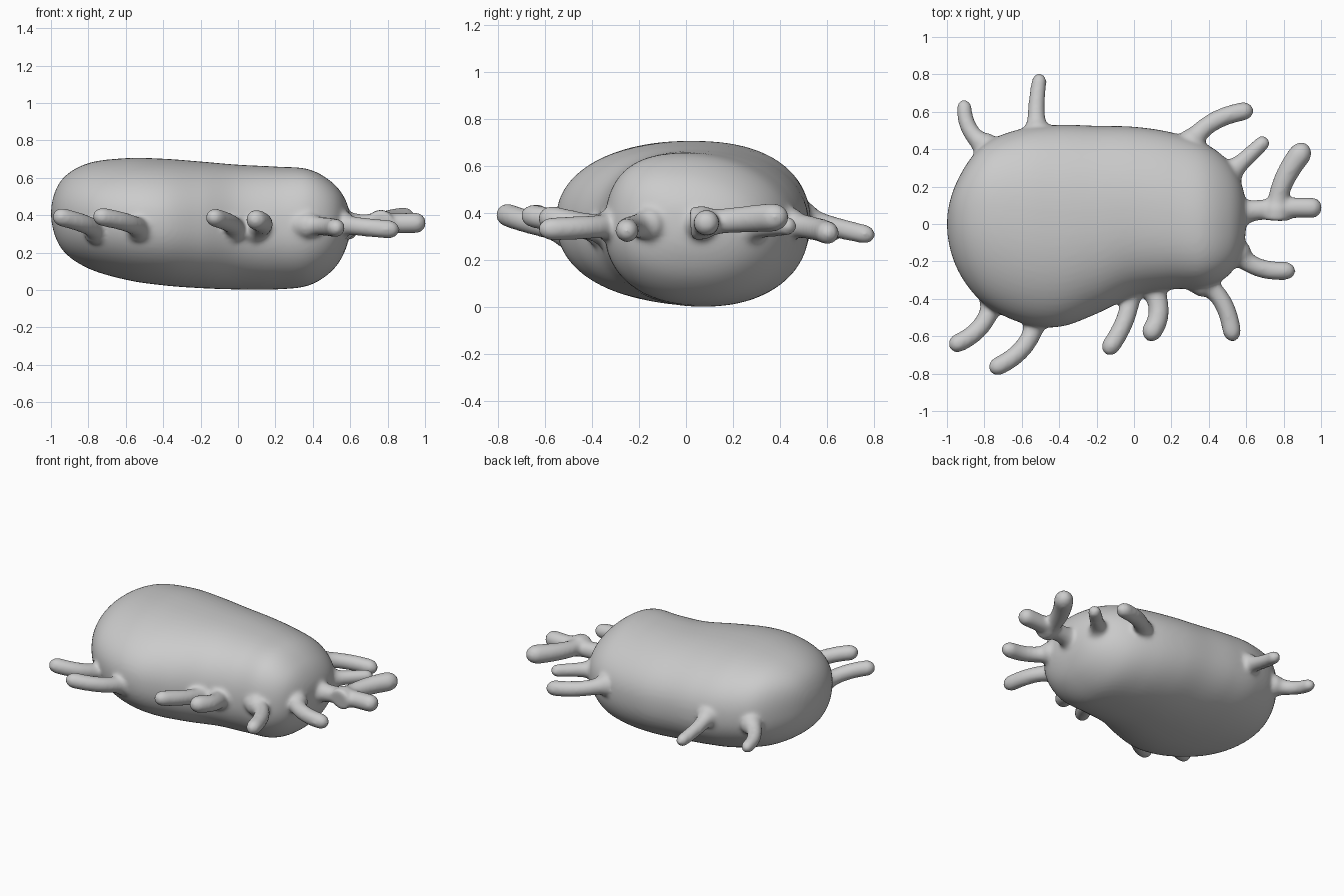
import bpy
import bmesh
from math import cos, sin, pi, sqrt, exp, copysign
from mathutils import Vector

default_cube = bpy.data.objects.get("Cube")
if default_cube:
    bpy.data.objects.remove(default_cube, do_unlink=True)

# One skin colour for everything
skin = bpy.data.materials.new("pale grey skin")
skin.use_nodes = True
skin_colour = (0.6, 0.6, 0.6, 1)
skin.diffuse_color = skin_colour
skin.node_tree.nodes["Principled BSDF"].inputs["Base Color"].default_value = skin_colour

# All parts are gathered here, then fused into one continuous skin
bm = bmesh.new()


def loft(rings, start, end):
    """Skin a row of equal rings and close both ends with a single point."""
    loops = [[bm.verts.new(point) for point in ring] for ring in rings]
    count = len(loops[0])
    for lower, upper in zip(loops, loops[1:]):
        for i in range(count):
            j = (i + 1) % count
            bm.faces.new((lower[i], lower[j], upper[j], upper[i]))
    for loop, tip in ((loops[0], start), (loops[-1], end)):
        centre = bm.verts.new(tip)
        for i in range(count):
            bm.faces.new((loop[i], loop[(i + 1) % count], centre))


def spline(a, b, c, d, t):
    """Smooth step from b to c with neighbours a and d."""
    return b + 0.5 * t * (c - a + t * (2 * a - 5 * b + 4 * c - d + t * (3 * (b - c) + d - a)))


# Body sections: x, front y, back y, bottom z, top z
sections = [
    (-1, 0, 0, .41, .41),
    (-.95, -.23, .22, .23, .58),
    (-.81, -.42, .42, .12, .675),
    (-.6, -.53, .51, .055, .705),
    (-.4, -.55, .53, .025, .702),
    (-.2, -.48, .525, .01, .687),
    (0, -.385, .52, .003, .67),
    (.2, -.35, .49, .003, .66),
    (.38, -.34, .43, .025, .645),
    (.51, -.27, .33, .11, .57),
    (.58, -.14, .2, .23, .47),
    (.6, .03, .03, .36, .36),
]


def mirrored(section):
    """Carry the outline around the tip so that the end is round."""
    x, front, back, bottom, top = section
    return x, back, front, top, bottom


def fuller(value):
    """Make the oval sections slightly squarer."""
    return copysign(abs(value) ** 0.9, value)


def body_ring(x, front, back, bottom, top, sides=64):
    middle_y, middle_z = (front + back) / 2, (bottom + top) / 2
    half_y, half_z = (back - front) / 2, (top - bottom) / 2
    # The crown leans to the back at the big end and to the front at the small end
    lean = (-0.03 - 0.12 * x) * half_z / 0.33
    ring = []
    for k in range(sides):
        angle = 2 * pi * k / sides
        crown = max(0, sin(angle)) ** 2
        ring.append(Vector((x, middle_y + half_y * fuller(cos(angle)) + lean * crown,
                            middle_z + half_z * fuller(sin(angle)))))
    return ring


def build_body(steps=8):
    padded = [mirrored(sections[1])] + sections + [mirrored(sections[-2])]
    rings = []
    for i in range(len(sections) - 1):
        for step in range(steps):
            if i == 0 and step == 0:
                continue
            four = zip(*padded[i:i + 4])
            rings.append(body_ring(*[spline(*values, step / steps) for values in four]))
    ends = [(s[0], s[1], s[3]) for s in (sections[0], sections[-1])]
    loft(rings, *ends)


def build_feeler(base, middle, tip, heights, radii, flare=0.022, sides=20, steps=40):
    """Bent tube that flares a little at its root and ends in a round tip."""
    low, high = heights
    a = Vector((*base, low))
    m = Vector((*middle, (low + high) / 2))
    b = Vector((*tip, high))
    control = 2 * m - (a + b) / 2
    length = (m - a).length + (b - m).length
    rings = []
    for step in range(steps):
        t = 1 - (1 - step / steps) ** 1.3
        centre = a * (1 - t) ** 2 + control * 2 * t * (1 - t) + b * t * t
        along = ((control - a) * (1 - t) + (b - control) * t).normalized()
        side = along.cross(Vector((0, 0, 1))).normalized()
        up = side.cross(along)
        radius = radii[0] * (1 - t) + radii[1] * t
        radius += flare * exp(-t * length / 0.025)
        remaining = (1 - t) * length
        if remaining < radii[1]:
            radius *= sqrt(1 - (1 - remaining / radii[1]) ** 2)
        ring = [radius * (side * cos(2 * pi * k / sides) + up * sin(2 * pi * k / sides))
                for k in range(sides)]
        if step == 0:
            # Root buried inside the body
            root = centre - along * 0.07
            rings.append([root + offset for offset in ring])
        rings.append([centre + offset for offset in ring])
    loft(rings, root, b)


build_body()

# Feelers: base, middle and tip in plan, heights at base and tip, radii
slim, thick, stout, club = (.048, .04), (.05, .05), (.054, .056), (.05, .064)
feelers = {
    "back right corner": ((-.81, .43), (-.89, .53), (-.905, .665), (.36, .31), slim),
    "back right": ((-.52, .52), (-.52, .65), (-.5, .805), (.37, .3), slim),
    "back left": ((.32, .455), (.45, .56), (.64, .61), (.35, .31), thick),
    "back left corner": ((.53, .29), (.62, .37), (.715, .46), (.34, .345), slim),
    "left forked": ((.59, .065), (.8, .085), (1.006, .085), (.35, .36), stout),
    "fork branch": ((.765, .09), (.81, .25), (.93, .425), (.36, .385), club),
    "left front": ((.57, -.17), (.69, -.24), (.865, -.245), (.35, .32), thick),
    "front left corner": ((.39, -.33), (.485, -.44), (.53, -.63), (.345, .33), thick),
    "front left": ((.1, -.35), (.13, -.49), (.06, -.615), (.33, .385), stout),
    "front middle": ((-.02, -.38), (-.055, -.53), (-.155, -.695), (.33, .395), thick),
    "front right": ((-.53, -.53), (-.61, -.68), (-.775, -.78), (.33, .4), thick),
    "front right corner": ((-.76, -.43), (-.84, -.57), (-.99, -.655), (.32, .4), thick),
}
for shape in feelers.values():
    build_feeler(*shape)

bmesh.ops.recalc_face_normals(bm, faces=bm.faces)
mesh = bpy.data.meshes.new("body_with_feelers")
bm.to_mesh(mesh)
bm.free()
creature = bpy.data.objects.new("body_with_feelers", mesh)
bpy.context.collection.objects.link(creature)
bpy.context.view_layer.objects.active = creature
creature.select_set(True)

# Fuse the parts and soften the joints
fuse = creature.modifiers.new("fuse", "REMESH")
fuse.mode = "VOXEL"
fuse.voxel_size = 0.012
fuse.use_smooth_shade = True
soften = creature.modifiers.new("soften", "SMOOTH")
soften.factor = 0.5
soften.iterations = 12
for modifier in (fuse, soften):
    bpy.ops.object.modifier_apply(modifier=modifier.name)
creature.data.materials.clear()
creature.data.materials.append(skin)
bpy.ops.object.shade_smooth()
